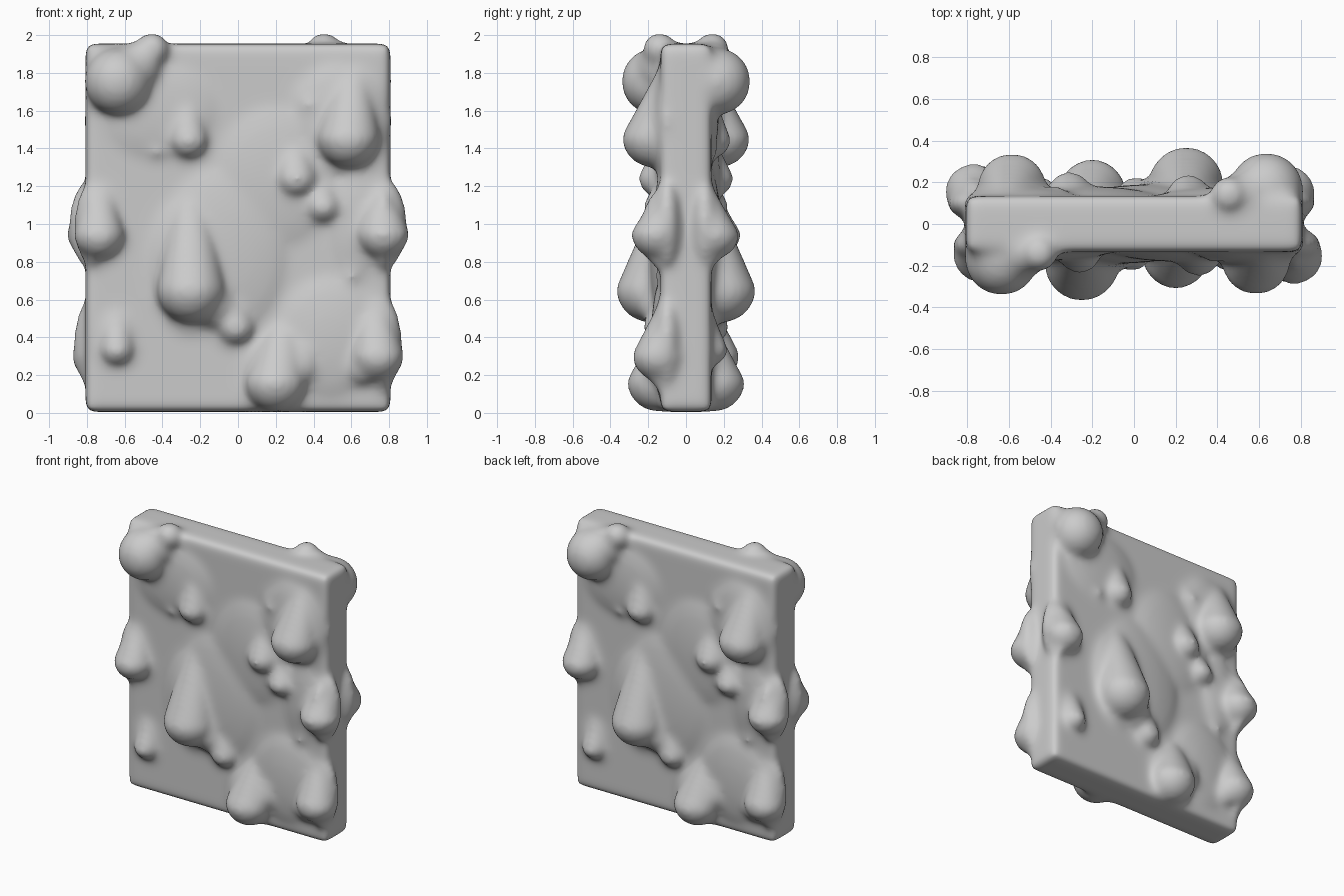
import bpy, bmesh, math
from mathutils import Matrix, Vector

bm = bmesh.new()

# Slab core
bmesh.ops.create_cube(bm, size=1, matrix=Matrix.Translation((0, 0, 0.98)) @
                      Matrix.Diagonal((1.615, 0.27, 1.95, 1)))
bmesh.ops.bevel(bm, geom=bm.edges[:], offset=0.02, segments=2, affect='EDGES')


def drip(x, y, z, r, up=0.0, lean=0.0):
    """Bulb whose tail tapers up into the slab, with a low skirt; repeated turned half round."""
    for s in (1, -1):
        made = bmesh.ops.create_uvsphere(bm, u_segments=28, v_segments=24, radius=r)
        for v in made['verts']:
            c = v.co
            t = max(0, c.z / r)
            k = math.sqrt((1 - min(t, 1)) / (1 + t)) if up else 1
            p = Vector((x + c.x * (0.35 + 0.65 * k) + lean * t, y + c.y * k, z + c.z + up * t))
            if up:
                p.y += (-0.11 - y) * t
            v.co = (s * p.x, s * p.y, p.z)
        # skirt softening the join on the face, and on the narrow side for edge bulbs
        if z < 1.7:
            wide = min(1.4 * r, 0.80 - abs(x)) if abs(x) < 0.7 else 1.0 * r
            tall = min(1.4 * r + up * 0.4, z + up * 0.3 - 0.02)
            bmesh.ops.create_uvsphere(bm, u_segments=28, v_segments=16, radius=1,
                                      matrix=Matrix.Translation((s * (x + lean / 2), -s * 0.1, z + up * 0.3)) @
                                      Matrix.Diagonal((max(wide, r), 0.04 + 0.28 * r, tall, 1)))


# x, y, z, radius, tail length, sideways lean
DRIPS = [
    # upper left cluster
    (-0.635, -0.165, 1.755, 0.178, 0.0, 0),
    (-0.54, -0.13, 1.83, 0.135, 0.0, 0),
    (-0.455, -0.14, 1.925, 0.09, 0.0, 0),
    (-0.68, -0.11, 1.81, 0.125, 0.0, 0),
    (-0.26, -0.135, 1.45, 0.105, 0.24, -0.02),
    (-0.43, -0.115, 1.39, 0.055, 0.05, 0),
    # upper right cluster
    (0.585, -0.175, 1.465, 0.167, 0.26, 0.03),
    (0.38, -0.105, 1.64, 0.08, 0.06, 0),
    (0.31, -0.145, 1.25, 0.11, 0.18, -0.02),
    (0.45, -0.135, 1.10, 0.095, 0.12, -0.02),
    # edge bulbs
    (-0.735, -0.15, 0.95, 0.135, 0.16, 0),
    (0.77, -0.155, 0.955, 0.138, 0.15, -0.02),
    (0.74, -0.145, 0.31, 0.142, 0.20, -0.02),
    (0.66, -0.12, 0.24, 0.10, 0.0, 0),
    # centre run
    (-0.25, -0.19, 0.66, 0.182, 0.42, 0.0),
    (-0.31, -0.12, 0.64, 0.13, 0.1, 0),
    (-0.13, -0.125, 0.57, 0.125, 0.4, 0),
    (-0.01, -0.13, 0.46, 0.10, 0.26, -0.06),
    # small drip and bottom run
    (-0.64, -0.135, 0.34, 0.09, 0.18, 0),
    (0.20, -0.15, 0.17, 0.164, 0.22, 0.05),
    (0.33, -0.11, 0.25, 0.11, 0.26, 0.06),
    (0.60, -0.105, 0.73, 0.06, 0.05, 0),
]
for d in DRIPS:
    drip(*d)

# Shallow swellings that link the drips: x, z, half width, half height, rise
for x, z, w, h, d in [(-0.08, 0.85, 0.38, 0.50, 0.06), (0.2, 1.25, 0.36, 0.42, 0.05),
                      (0.48, 0.4, 0.31, 0.36, 0.055), (0.52, 1.55, 0.27, 0.34, 0.055),
                      (-0.42, 1.6, 0.36, 0.30, 0.045), (0.62, 1.0, 0.17, 0.35, 0.04)]:
    for s in (1, -1):
        bmesh.ops.create_uvsphere(bm, u_segments=32, v_segments=20, radius=1,
                                  matrix=Matrix.Translation((s * x, -s * 0.1, z)) @
                                  Matrix.Diagonal((w, 0.03 + d, h, 1)))

# Flares on the narrow sides: x, y, z, sizes
for x, y, z, sx, sy, sz in [(0.77, -0.11, 0.97, 0.07, 0.13, 0.23), (-0.77, -0.10, 0.97, 0.06, 0.12, 0.22),
                            (0.765, -0.10, 0.32, 0.065, 0.12, 0.23)]:
    for s in (1, -1):
        bmesh.ops.create_uvsphere(bm, u_segments=28, v_segments=18, radius=1,
                                  matrix=Matrix.Translation((s * x, s * y, z)) @
                                  Matrix.Diagonal((sx, sy, sz, 1)))

mesh = bpy.data.meshes.new("dripping_slab")
bm.to_mesh(mesh)
bm.free()
slab = bpy.data.objects.new("dripping_slab", mesh)
bpy.context.collection.objects.link(slab)

# Fuse the parts and melt the joins
fuse = slab.modifiers.new("fuse", 'REMESH')
fuse.mode = 'VOXEL'
fuse.voxel_size = 0.018
fuse.use_smooth_shade = True
melt = slab.modifiers.new("melt", 'SMOOTH')
melt.factor = 0.5
melt.iterations = 24
